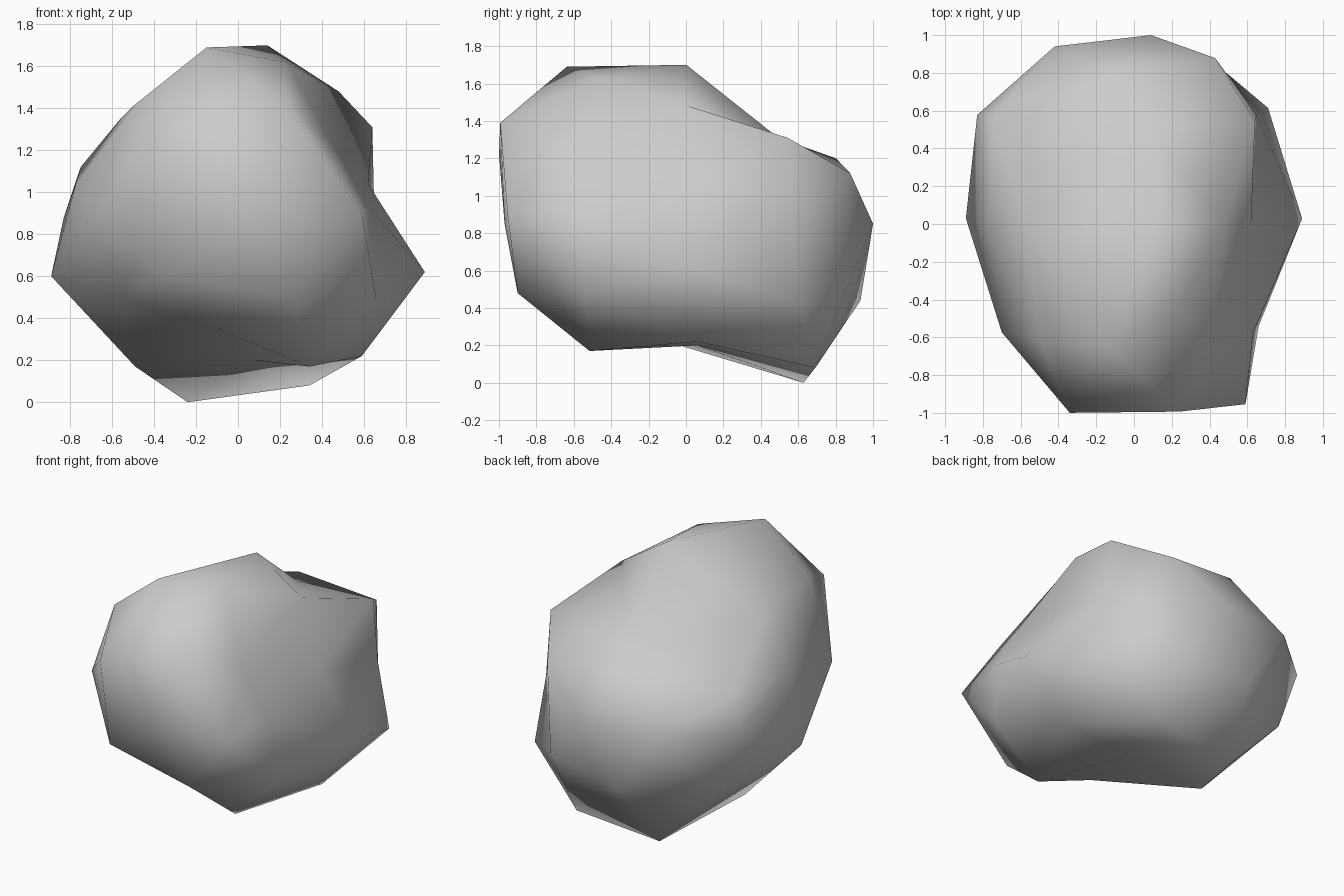
import bpy
import bmesh
from math import cos, sin, tau
from mathutils import Vector

cube = bpy.data.objects.get("Cube")
if cube:
    bpy.data.objects.remove(cube, do_unlink=True)


def make_material(name, colour):
    material = bpy.data.materials.new(name)
    material.use_nodes = True
    material.diffuse_color = colour
    shader = next(n for n in material.node_tree.nodes if n.type == "BSDF_PRINCIPLED")
    shader.inputs["Base Color"].default_value = colour
    return material


MIDDLE = 0.85   # height of the boulder's core
LEAN = 0.08     # how far each cross-section leans forward as it rises


def cross_section(depth, outline, turned=False):
    """Pair evenly spaced directions round the y axis with an outline of (x, z).
    A third value in a corner pushes it backwards out of its section."""
    step = tau / len(outline)
    radius = (1 - depth * depth) ** 0.5
    for i, (x, z, *push) in enumerate(outline):
        angle = step * (i + turned / 2)
        direction = Vector((radius * cos(angle), depth, radius * sin(angle)))
        y = depth - LEAN * (z - MIDDLE) + sum(push)
        yield direction, Vector((x, y, z))


# Outlines run anticlockwise from the boulder's left, seen from the front
front_face = [(.59, .9), (.24, 1.39), (-.34, 1.22, -.02), (-.35, .6, .05), (.27, .48, .02)]
front_shoulder = [(.63, .92), (.43, 1.26), (.23, 1.62, .17), (-.15, 1.69), (-.5, 1.41),
                  (-.7, .89), (-.55, .5), (-.1, .35), (.34, .17), (.66, .48)]
belt = [(.62, 1.04), (.48, 1.48, .05), (.14, 1.7, .06), (-.56, 1.35), (-.77, 1.05),
        (-.89, .6), (-.49, .17), (.08, .2), (.59, .22), (.89, .62)]
back_shoulder = [(.65, .87), (.64, 1.31), (.1, 1.31, -.05), (-.17, 1.27, -.04), (-.75, 1.12),
                 (-.83, .88), (-.65, .43), (-.24, 0, -.02), (.34, .08, .05), (.71, .42)]
back_face = [(.43, 1.12), (-.1, 1.2, -.07), (-.42, .85, .04), (-.15, .44), (.42, .5, -.07)]

corners = [
    *cross_section(-.97, [(.08, MIDDLE)]),
    *cross_section(-.95, front_face),
    *cross_section(-.57, front_shoulder),
    *cross_section(.01, belt, turned=True),
    *cross_section(.58, back_shoulder),
    *cross_section(.9, back_face, turned=True),
    *cross_section(1, [(.09, MIDDLE)]),
]

# Boulder: a low-poly ball, pole to the front, with every corner pulled into place
bm = bmesh.new()
bmesh.ops.create_icosphere(bm, subdivisions=2, radius=1)
for vert in bm.verts:
    x, y, z = vert.co
    facing = Vector((x, -z, y))
    vert.co = max(corners, key=lambda corner: corner[0].dot(facing))[1]
bmesh.ops.recalc_face_normals(bm, faces=bm.faces)
for face in bm.faces:
    face.smooth = True

mesh = bpy.data.meshes.new("boulder")
bm.to_mesh(mesh)
bm.free()
mesh.materials.append(make_material("stone grey", (0.6, 0.6, 0.6, 1)))
boulder = bpy.data.objects.new("boulder", mesh)
bpy.context.collection.objects.link(boulder)
